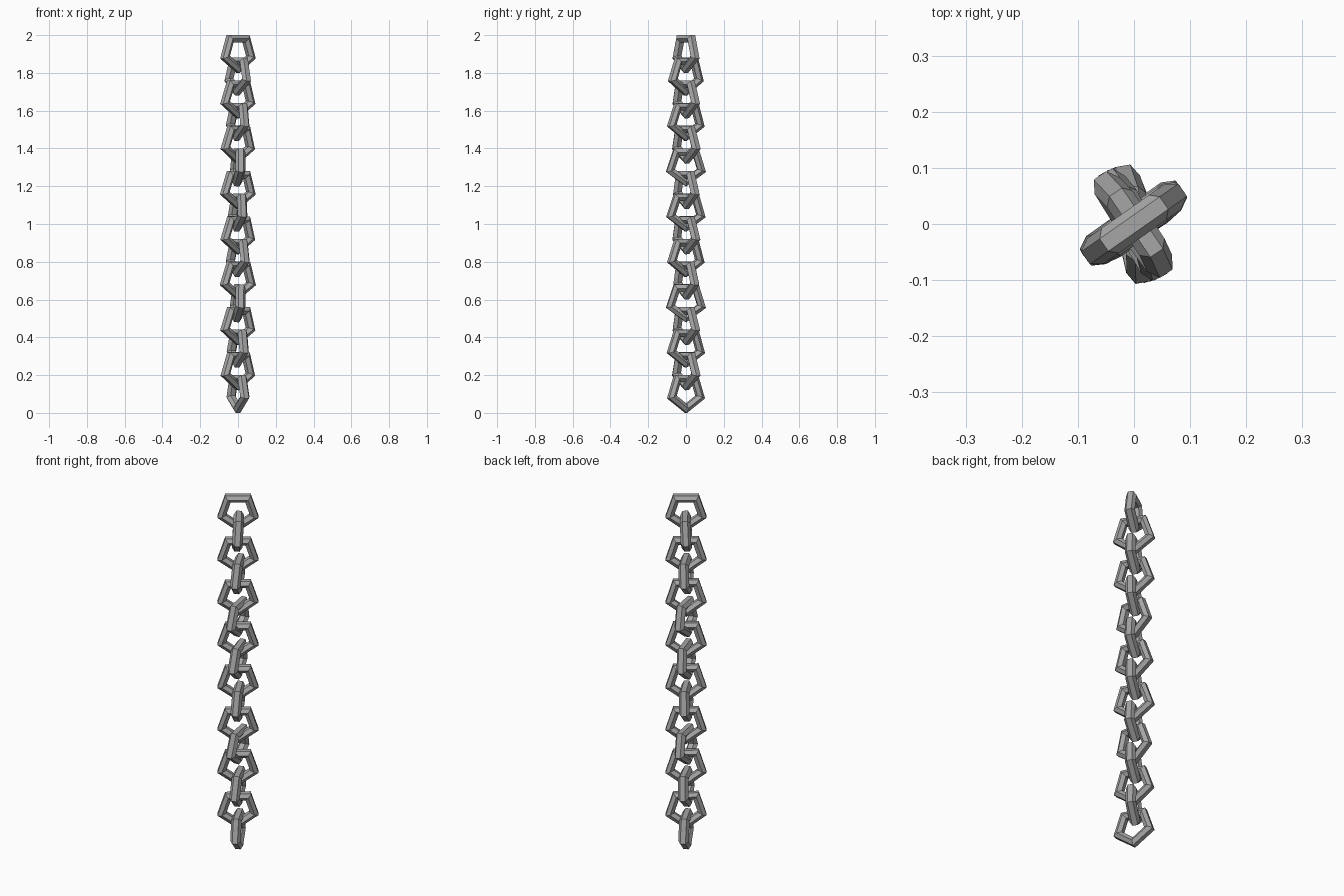
import bpy, math
from mathutils import Matrix, Vector

cube = bpy.data.objects.get("Cube")
if cube:
    bpy.data.objects.remove(cube, do_unlink=True)

LINKS = 16
OUTER = 0.111          # centre to outer corner of a link
BAR = 0.027            # bar radius
SIDES, BAR_SIDES = 5, 6

steel = bpy.data.materials.new("grey_steel")
steel.use_nodes = True
colour = (0.38, 0.38, 0.38, 1)
steel.diffuse_color = colour
steel.node_tree.nodes["Principled BSDF"].inputs["Base Color"].default_value = colour


def link_mesh():
    """Five-sided ring with a six-sided bar, point down, lying in the XZ plane."""
    verts, faces = [], []
    depth = BAR * math.cos(math.pi / BAR_SIDES)
    for i in range(SIDES):
        a = -math.pi / 2 + math.tau * i / SIDES
        for j in range(BAR_SIDES):
            b = math.tau * (j + 0.5) / BAR_SIDES
            rad = OUTER - depth + BAR * math.cos(b)
            verts.append((rad * math.cos(a), BAR * math.sin(b), rad * math.sin(a)))
            n, k = (i + 1) % SIDES, (j + 1) % BAR_SIDES
            faces.append((i * BAR_SIDES + j, i * BAR_SIDES + k,
                          n * BAR_SIDES + k, n * BAR_SIDES + j))
    mesh = bpy.data.meshes.new("chain_link")
    mesh.from_pydata(verts, [], faces)
    mesh.materials.append(steel)
    mesh.update()
    return mesh


# Links hang from top to bottom, alternating direction with a little play
even_yaw = [-56, -63, -80, -72, -62, -80, -66, -64]
odd_yaw = [35, 36, 38, 34, 37, 33, 36, 38]
tilts = [4, -3, 3, -4]
top = 2 - OUTER * math.cos(math.pi / SIDES)
step = (top - OUTER) / (LINKS - 1)

for n in range(LINKS):
    yaw = (even_yaw if n % 2 else odd_yaw)[n // 2]
    tilt = 0 if n in (0, LINKS - 1) else tilts[n % 4]
    link = bpy.data.objects.new(f"chain_link_{n + 1}", link_mesh())
    link.matrix_world = (Matrix.Translation(Vector((0, 0, top - n * step)))
                         @ Matrix.Rotation(math.radians(yaw), 4, 'Z')
                         @ Matrix.Rotation(math.radians(tilt), 4, 'X'))
    bpy.context.collection.objects.link(link)
